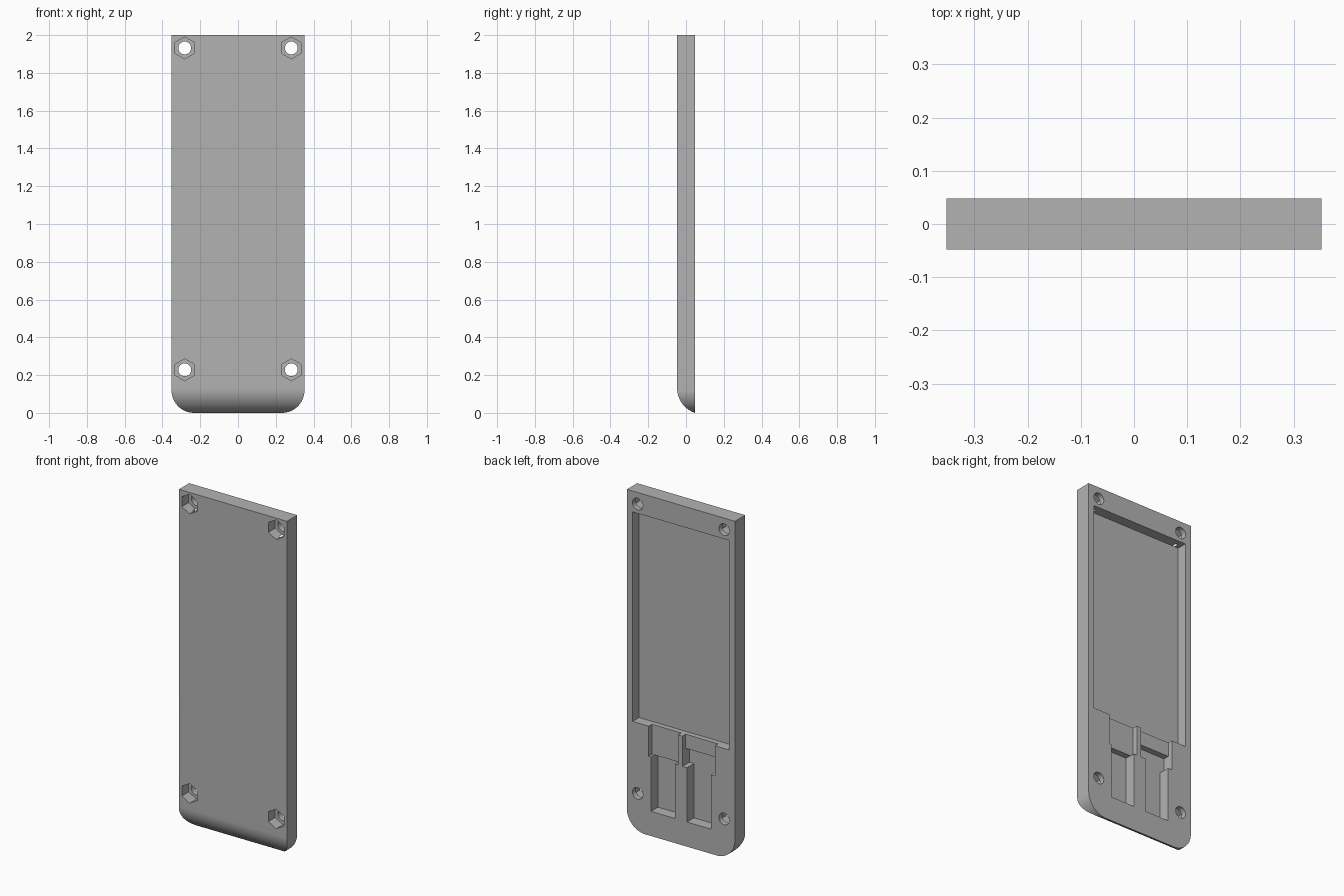
import bpy
import bmesh
from math import sin, cos, pi, asin, radians
from mathutils import Vector

cube = bpy.data.objects.get("Cube")
if cube:
    bpy.data.objects.remove(cube, do_unlink=True)

HALF_W, HALF_D, HEIGHT = 0.352, 0.0475, 2.0
FRONT, BACK = -HALF_D, HALF_D

grey = bpy.data.materials.new("plain grey")
grey.use_nodes = True
COLOUR = (0.45, 0.45, 0.45, 1)
grey.diffuse_color = COLOUR
grey.node_tree.nodes["Principled BSDF"].inputs["Base Color"].default_value = COLOUR


def prism(name, outline, sweep):
    """Sweep a closed 3D outline along a vector into a solid."""
    bm = bmesh.new()
    face = bm.faces.new([bm.verts.new(p) for p in outline])
    top = bmesh.ops.extrude_face_region(bm, geom=[face])["geom"]
    moved = [v for v in top if isinstance(v, bmesh.types.BMVert)]
    bmesh.ops.translate(bm, verts=moved, vec=Vector(sweep))
    bmesh.ops.recalc_face_normals(bm, faces=bm.faces)
    mesh = bpy.data.meshes.new(name)
    bm.to_mesh(mesh)
    bm.free()
    mesh.materials.append(grey)
    obj = bpy.data.objects.new(name, mesh)
    bpy.context.collection.objects.link(obj)
    return obj


def combine(target, tool, operation):
    """Apply a boolean and throw the tool away."""
    mod = target.modifiers.new("cut", 'BOOLEAN')
    mod.operation, mod.solver, mod.object = operation, 'EXACT', tool
    bpy.context.view_layer.objects.active = target
    bpy.ops.object.modifier_apply(modifier=mod.name)
    bpy.data.objects.remove(tool, do_unlink=True)


def polygon(x, z, radius, sides, y):
    turn = [2 * pi * i / sides for i in range(sides)]
    return [(x + radius * sin(a), y, z + radius * cos(a)) for a in turn]


def pocket(x0, x1, z0, z1, depth):
    """Rectangular recess cut in from the back face."""
    y = BACK - depth
    outline = [(x0, y, z0), (x1, y, z0), (x1, y, z1), (x0, y, z1)]
    combine(body, prism("pocket_cutter", outline, (0, depth + 0.1, 0)), 'DIFFERENCE')


# Body: side profile with the lower front edge rolled under
R = 0.14
end = asin((R - 2 * HALF_D) / R)
drop = R * cos(end)
STEPS = 20
side = [(-HALF_W, BACK, HEIGHT), (-HALF_W, FRONT, HEIGHT)]
for i in range(STEPS + 1):
    a = (pi / 2 - end) * i / STEPS
    side.append((-HALF_W, FRONT + R * (1 - cos(a)), drop - R * sin(a)))
body = prism("case_half", side, (2 * HALF_W, 0, 0))

# Rounded lower corners
C = 0.12
plate = [(HALF_W, -1, 3), (-HALF_W, -1, 3)]
for cx, start in ((C - HALF_W, pi), (HALF_W - C, 1.5 * pi)):
    for i in range(STEPS + 1):
        a = start + pi / 2 * i / STEPS
        plate.append((cx + C * cos(a), -1, C + C * sin(a)))
combine(body, prism("corner_cutter", plate, (0, 2, 0)), 'INTERSECT')

# Main bay and the stepped bays below it
pocket(-0.315, 0.315, 0.643, 1.877, 0.06)
pocket(0.02, 0.21, 0.465, 0.70, 0.03)
pocket(-0.222, -0.01, 0.50, 0.70, 0.03)
pocket(-0.222, -0.01, 0.465, 0.56, 0.065)
for s in (-1, 1):
    pocket(min(s * 0.04, s * 0.195), max(s * 0.04, s * 0.195), 0.145, 0.467, 0.065)

# Screw holes with hexagonal nut recesses on the front
for x in (-0.282, 0.282):
    for z in (0.228, 1.932):
        hole = prism("hole_cutter", polygon(x, z, 0.034, 32, -0.2), (0, 0.4, 0))
        combine(body, hole, 'DIFFERENCE')
        nut = prism("nut_cutter", polygon(x, z, 0.058, 6, FRONT - 0.1), (0, 0.163, 0))
        combine(body, nut, 'DIFFERENCE')

# Smooth arcs, crisp edges
bpy.ops.object.select_all(action='DESELECT')
body.select_set(True)
bpy.context.view_layer.objects.active = body
bpy.ops.object.shade_smooth_by_angle(angle=radians(25))
weighted = body.modifiers.new("flat_faces", 'WEIGHTED_NORMAL')
weighted.keep_sharp = True
